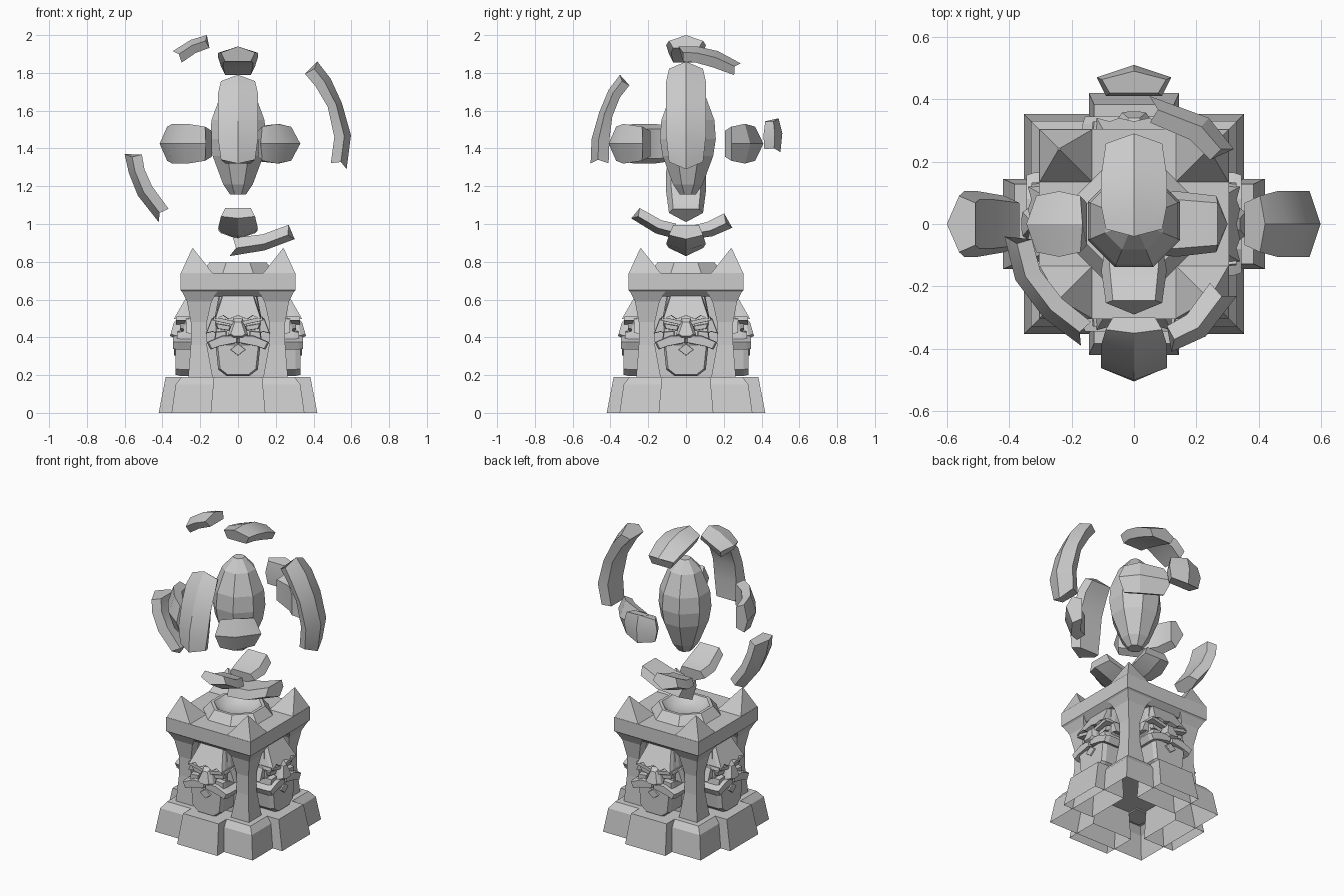
import bpy, bmesh, math
from mathutils import Matrix, Vector

if "Cube" in bpy.data.objects:
    bpy.data.objects.remove(bpy.data.objects["Cube"])

stone = bpy.data.materials.new("grey_stone")
stone.diffuse_color = (0.6, 0.6, 0.6, 1)
stone.use_nodes = True
stone.node_tree.nodes["Principled BSDF"].inputs["Base Color"].default_value = stone.diffuse_color


def loft(name, rings, bottom=True, top=True, smooth=None):
    """Skin a list of equal-length point rings, optionally capping the ends."""
    bm = bmesh.new()
    vs = [[bm.verts.new(p) for p in r] for r in rings]
    n = len(vs[0])
    for a, b in zip(vs, vs[1:]):
        for i in range(n):
            j = (i + 1) % n
            bm.faces.new((a[i], a[j], b[j], b[i]))
    if bottom:
        bm.faces.new(vs[0][::-1])
    if top:
        bm.faces.new(vs[-1])
    bmesh.ops.recalc_face_normals(bm, faces=bm.faces)
    me = bpy.data.meshes.new(name)
    bm.to_mesh(me)
    bm.free()
    me.materials.append(stone)
    ob = bpy.data.objects.new(name, me)
    bpy.context.collection.objects.link(ob)
    if smooth:
        bpy.ops.object.select_all(action='DESELECT')
        ob.select_set(True)
        bpy.context.view_layer.objects.active = ob
        bpy.ops.object.shade_smooth_by_angle(angle=math.radians(smooth))
    return ob


def rect(x0, x1, y0, y1, z):
    return [(x0, y0, z), (x1, y0, z), (x1, y1, z), (x0, y1, z)]


def square(r, z):
    return rect(-r, r, -r, r, z)


def ring(r, z, n, cy=0):
    return [(r * math.cos(math.tau * (i + .5) / n), cy + r * math.sin(math.tau * (i + .5) / n), z)
            for i in range(n)]


def turned(ob, k):
    ob.data.transform(Matrix.Rotation(k * math.pi / 2, 4, 'Z'))
    return ob


def relief(name, pts, front, k, scale=.85, lean=0, back=-.19):
    """Carved piece: an (x, z) outline pushed forward, narrowed at the front, leaning back upward."""
    cx = sum(p[0] for p in pts) / len(pts)
    cz = sum(p[1] for p in pts) / len(pts)
    low = min(p[1] for p in pts)
    depth = lambda z: front + lean * (z - low)
    full = [(x, back, z) for x, z in pts]
    mid = [(x, depth(z) + .025, z) for x, z in pts]
    small = [(cx + (x - cx) * scale, depth(z), cz + (z - cz) * scale) for x, z in pts]
    turned(loft(name, [full, mid, small]), k)


def mirrored_relief(name, pts, front, k, scale=.85, lean=0):
    relief("right_" + name, pts, front, k, scale, lean)
    relief("left_" + name, [(-x, z) for x, z in pts], front, k, scale, lean)


# Stepped base, open underneath
loft("base", [square(.352, 0), square(.33, .15), square(.30, .19)], bottom=False)
for k in range(4):
    turned(loft("base_block", [rect(-.145, .145, -.42, -.2, 0),
                               rect(-.128, .128, -.383, -.2, .19)], bottom=False), k)

# Totem core, corner legs, cornice and horns
loft("core", [square(.2, .18), square(.2, .66)])
loft("cornice", [square(.265, .615), square(.305, .65), square(.305, .74)])
for k in range(4):
    turned(loft("corner_leg", [rect(a, b, a, b, z) for a, b, z in
                               ((.13, .265, .17), (.165, .25, .36), (.165, .25, .48),
                                (.14, .27, .59), (.105, .30, .65))]), k)
    turned(loft("horn", [rect(.13, .305, .13, .305, .735),
                         rect(.237, .243, .237, .243, .87)]), k)

# Shallow bowl on top
loft("bowl", [ring(r, z, 8) for r, z in ((.215, .735), (.165, .795), (.145, .795),
                                         (.115, .765), (.07, .748), (.01, .744))],
     bottom=False, smooth=35)

# Four carved faces
for k in range(4):
    relief("head", [(-.115, .38), (.115, .38), (.125, .5), (.10, .63), (-.10, .63), (-.125, .5)],
           -.30, k, .95, .2)
    relief("hair", [(-.08, .635), (.08, .635), (.125, .495), (.08, .515), (.05, .495),
                    (0, .515), (-.05, .495), (-.08, .515), (-.125, .495)], -.34, k, .96, .55)
    relief("nose", [(-.025, .5), (.025, .5), (.055, .41), (.03, .395), (-.03, .395), (-.055, .41)],
           -.36, k, .7, .2)
    relief("beard", [(-.12, .37), (.12, .37), (.105, .23), (.06, .195), (-.06, .195), (-.105, .23)],
           -.33, k, .9)
    relief("mouth", [(0, .37), (.045, .335), (0, .30), (-.045, .335)], -.338, k, .85)
    mirrored_relief("moustache", [(0, .41), (.08, .41), (.165, .375), (.145, .335),
                                  (.10, .352), (0, .372)], -.345, k, .9)
    mirrored_relief("eye", [(.035, .46), (.12, .475), (.11, .445), (.045, .435)], -.308, k)
    mirrored_relief("brow", [(.02, .485), (.13, .51), (.135, .49), (.025, .465)], -.328, k, .95)
    mirrored_relief("cheek", [(.06, .435), (.12, .43), (.125, .39), (.06, .39)], -.322, k)
    mirrored_relief("ear", [(.10, .52), (.14, .5), (.17, .42), (.13, .43), (.10, .40)], -.275, k, .9)

# Floating faceted core
loft("floating_core", [ring(r, z, 8, .01) for r, z in
                       ((.045, 1.155), (.085, 1.21), (.145, 1.36), (.16, 1.45),
                        (.152, 1.55), (.10, 1.68), (.035, 1.75))])


def shard(name, outer, inner, place, half=.105):
    """Curved ridged fragment: matching outer and inner points swept in one plane."""
    pairs = [(Vector(o), Vector(n)) for o, n in zip(outer, inner)]
    last = len(pairs) - 1
    rings = []
    for i, (o, n) in enumerate(pairs):
        s, m, w = o.lerp(n, .4), n, half
        if i in (0, last):  # pointed ends: the sides stop short of the ridge
            po, pn = pairs[1 if i == 0 else last - 1]
            s, m, w = s.lerp(po.lerp(pn, .4), .18), n.lerp(pn, .08), half * .86
        rings.append([place(*p) for p in ((*o, 0), (*s, w), (*m, w * .75),
                                          (*m, -w * .75), (*s, -w))])
    loft(name, rings, smooth=30)


in_xz = lambda a, b, w: (a, w, b)
in_yz = lambda a, b, w: (w, a, b)
in_xy = lambda a, b, w: (a, b, 1.425 + w)

# Upright outer fragments
shard("front_shard", [(-.35, 1.79), (-.41, 1.71), (-.46, 1.59), (-.50, 1.45), (-.505, 1.32)],
      [(-.295, 1.74), (-.35, 1.67), (-.39, 1.57), (-.405, 1.45), (-.41, 1.31)], in_yz)
shard("right_shard", [(.42, 1.86), (.49, 1.77), (.55, 1.64), (.598, 1.47), (.575, 1.29)],
      [(.35, 1.80), (.41, 1.73), (.475, 1.62), (.51, 1.46), (.49, 1.31)], in_xz)
shard("left_shard", [(-.60, 1.37), (-.578, 1.27), (-.53, 1.15), (-.42, 1.01)],
      [(-.51, 1.375), (-.495, 1.29), (-.455, 1.2), (-.36, 1.07)], in_xz)
shard("back_shard", [(.49, 1.56), (.51, 1.48), (.50, 1.38)],
      [(.42, 1.55), (.41, 1.47), (.415, 1.39)], in_yz, .12)

# Fragments above
shard("upper_left_shard", [(-.165, 2.0), (-.25, 1.975), (-.345, 1.915)],
      [(-.145, 1.935), (-.225, 1.905), (-.305, 1.85)], in_xz)
shard("upper_back_shard", [(-.04, 1.94), (.06, 1.94), (.17, 1.915), (.29, 1.85)],
      [(-.02, 1.86), (.05, 1.855), (.14, 1.83), (.265, 1.785)], in_yz)

# Fragments below
shard("lower_front_shard", [(-.29, 1.03), (-.16, .95), (-.05, .92)],
      [(-.255, 1.09), (-.13, 1.02), (-.045, 1.0)], in_yz)
shard("lower_back_shard", [(.245, .98), (.14, .935), (.03, .92)],
      [(.21, 1.06), (.11, 1.01), (.025, .99)], in_yz)
shard("lower_right_shard", [(.30, .92), (.14, .86), (-.045, .83)],
      [(.28, 1.0), (.13, .945), (-.04, .925)], in_xz)

# Horizontal ring fragments around the core
shard("ring_front_left", [(-.415, -.04), (-.38, -.18), (-.29, -.30), (-.17, -.39)],
      [(-.33, -.04), (-.30, -.15), (-.23, -.24), (-.13, -.32)], in_xy)
shard("ring_front_right", [(.12, -.41), (.23, -.36), (.33, -.23)],
      [(.10, -.33), (.17, -.29), (.25, -.18)], in_xy)
shard("ring_back_right", [(.32, .24), (.24, .34), (.05, .41)],
      [(.25, .20), (.18, .27), (.04, .33)], in_xy)
